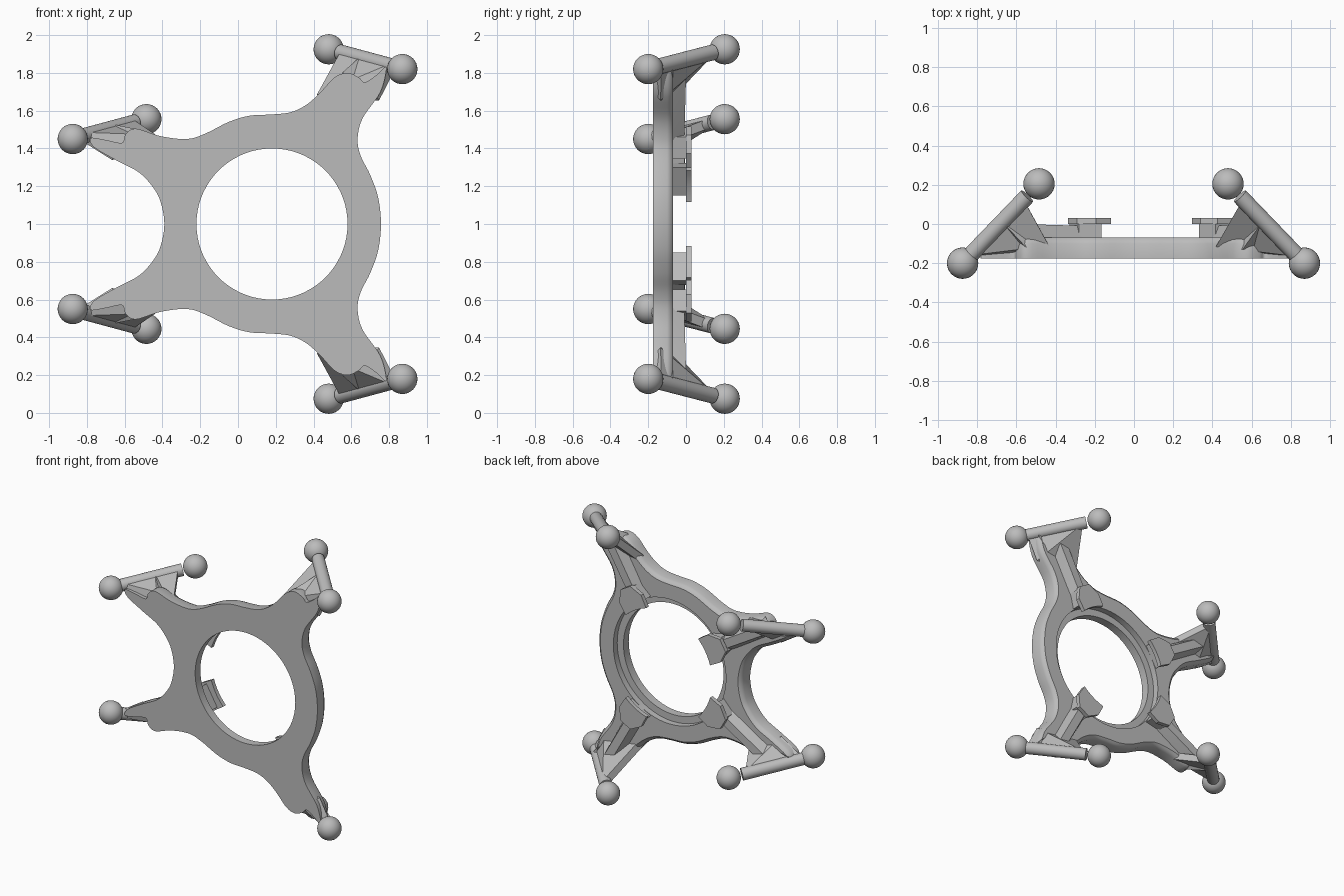
import bpy, bmesh, math
from mathutils import Vector

if "Cube" in bpy.data.objects:
    bpy.data.objects.remove(bpy.data.objects["Cube"], do_unlink=True)

grey = bpy.data.materials.new("plain grey")
grey.use_nodes = True
grey.diffuse_color = (0.5, 0.5, 0.5, 1)
grey.node_tree.nodes["Principled BSDF"].inputs["Base Color"].default_value = (0.5, 0.5, 0.5, 1)

CX, CZ = 0.18, 1.0      # ring centre


def finish(name, bm, angle=35):
    bmesh.ops.recalc_face_normals(bm, faces=bm.faces)
    mesh = bpy.data.meshes.new(name)
    bm.to_mesh(mesh)
    bm.free()
    ob = bpy.data.objects.new(name, mesh)
    bpy.context.collection.objects.link(ob)
    mesh.materials.append(grey)
    bpy.context.view_layer.objects.active = ob
    for o in bpy.context.selected_objects:
        o.select_set(False)
    ob.select_set(True)
    bpy.ops.object.shade_smooth_by_angle(angle=math.radians(angle))
    return ob


def hull(name, points):
    bm = bmesh.new()
    for p in points:
        bm.verts.new(p)
    res = bmesh.ops.convex_hull(bm, input=bm.verts[:])
    junk = {g for g in res["geom_interior"] + res["geom_unused"] if isinstance(g, bmesh.types.BMVert)}
    bmesh.ops.delete(bm, geom=list(junk), context="VERTS")
    return finish(name, bm, 25)


def rod(name, a, b, radius):
    bm = bmesh.new()
    bmesh.ops.create_cone(bm, cap_ends=True, segments=24, radius1=radius, radius2=radius, depth=(b - a).length)
    bm.transform((b - a).to_track_quat("Z", "Y").to_matrix().to_4x4())
    bmesh.ops.translate(bm, verts=bm.verts, vec=(a + b) / 2)
    return finish(name, bm)


def ball(name, centre, radius):
    bm = bmesh.new()
    bmesh.ops.create_uvsphere(bm, u_segments=32, v_segments=16, radius=radius)
    bmesh.ops.translate(bm, verts=bm.verts, vec=centre)
    return finish(name, bm)


def smooth_loop(pts, steps=5):
    # closed Catmull-Rom curve through the points
    out, n = [], len(pts)
    for i in range(n):
        a, b, c, d = (Vector(pts[(i + k) % n]) for k in (-1, 0, 1, 2))
        for j in range(steps):
            t = j / steps
            out.append(b + 0.5 * t * ((c - a) + t * ((2 * a - 5 * b + 4 * c - d) + t * (3 * (b - c) + d - a))))
    return out


def inset(loop, dist):
    out = []
    for i, p in enumerate(loop):
        t = (loop[(i + 1) % len(loop)] - loop[i - 1]).normalized()
        out.append(p + Vector((t.y, -t.x)) * dist)
    return out


# Ring plate with four short arms: upper half outline, clockwise, then mirrored
upper = [(-0.39, 1.0), (-0.405, 1.1), (-0.44, 1.18), (-0.52, 1.27), (-0.64, 1.335), (-0.76, 1.405),
         (-0.78, 1.455), (-0.70, 1.445), (-0.615, 1.43), (-0.595, 1.475), (-0.54, 1.505), (-0.41, 1.465),
         (-0.27, 1.45), (-0.17, 1.48), (-0.05, 1.54), (0.06, 1.573), (0.18, 1.58), (0.28, 1.592),
         (0.36, 1.63), (0.43, 1.69), (0.51, 1.775), (0.58, 1.80), (0.64, 1.775), (0.672, 1.75),
         (0.735, 1.79), (0.785, 1.83), (0.755, 1.70), (0.66, 1.56), (0.633, 1.45), (0.65, 1.36),
         (0.70, 1.26), (0.742, 1.14), (0.757, 1.0)]
lower = [(x, 2 - z) for x, z in reversed(upper[1:-1])]
outline = smooth_loop(upper + lower)


def circle(r, n=72):
    return [Vector((CX + r * math.cos(2 * math.pi * i / n), CZ + r * math.sin(2 * math.pi * i / n))) for i in range(n)]


bm = bmesh.new()


def ring_of(loop, y):
    return [bm.verts.new((p.x, y, p.y)) for p in loop]


def bridge(a, b):
    for i in range(len(a)):
        bm.faces.new((a[i - 1], a[i], b[i], b[i - 1]))


def cap(a, b):
    edges = [bm.edges.get((l[i - 1], l[i])) for l in (a, b) for i in range(len(l))]
    bmesh.ops.triangle_fill(bm, edges=edges, use_beauty=True)


FRONT, BACK, STEP = -0.175, -0.07, -0.115
outer = [ring_of(outline, FRONT), ring_of(outline, -0.10),
         ring_of(inset(outline, 0.01), -0.08), ring_of(inset(outline, 0.024), BACK)]
inner = [ring_of(circle(0.40), FRONT), ring_of(circle(0.40), STEP),
         ring_of(circle(0.45), STEP), ring_of(circle(0.45), BACK)]
for loops in (outer, inner):
    for a, b in zip(loops, loops[1:]):
        bridge(a, b)
cap(outer[0], inner[0])
cap(outer[-1], inner[-1])
finish("ring_plate", bm)

# Arms: angle, front ball, back ball, inner and outer foot of the web
arms = [("left", 60, (0.87, -0.20, 1.82), (0.48, 0.205, 1.925), (0.43, -0.10, 1.67), (0.735, -0.15, 1.67)),
        ("right", 150, (-0.875, -0.20, 1.45), (-0.485, 0.205, 1.555), (-0.44, -0.10, 1.45), (-0.66, -0.15, 1.36))]

for side, degrees, *points in arms:
    for level, s in (("upper", 1), ("lower", -1)):
        tag = level + "_" + side
        front, back, foot_in, foot_out = (Vector((x, y, CZ + s * (z - CZ))) for x, y, z in points)
        ball(tag + "_front_ball", front, 0.08)
        ball(tag + "_back_ball", back, 0.08)
        along = back - front
        rod(tag + "_rod", front + along * 0.08, front + along * 0.845, 0.042)

        # Web from the rod down to the arm
        tip, end = front + along * 0.13, front + along * 0.80
        normal = (end - tip).cross((foot_in + foot_out) / 2 - (tip + end) / 2).normalized() * 0.025
        hull(tag + "_web", [p + k * normal for p in (tip, end, foot_in, foot_out) for k in (-1, 1)])

        # Rib and clip share a radial frame
        a = math.radians(degrees) * s
        out, across = Vector((math.cos(a), 0, math.sin(a))), Vector((-math.sin(a), 0, math.cos(a)))

        def at(r, t, y):
            return Vector((CX, y, CZ)) + out * r + across * t

        top = front + along * 0.5
        foot = Vector((top.x, -0.13, top.z)) - out * 0.12
        rib = [at(0.5, t, y) for t, y in ((-0.065, -0.09), (0.065, -0.09), (-0.03, -0.01), (0.03, -0.01))]
        rib += [p + across * t for p, w in ((top, 0.03), (foot, 0.07)) for t in (-w, w)]
        hull(tag + "_rib", rib)

        # Clip block with an overhanging lip following the hole
        hull(tag + "_clip_block", [at(r, t, y) for r, w in ((0.45, 0.085), (0.56, 0.05))
                                   for t in (-w, w) for y in (-0.09, 0.005)])
        lip = []
        for i in range(-3, 4):
            b = i / 3 * 0.235
            lip.append((0.41 * math.cos(b), 0.41 * math.sin(b)))
        lip += [(0.49, 0.1), (0.57, 0.045), (0.57, -0.045), (0.49, -0.1)]
        bm = bmesh.new()
        low, high = ([bm.verts.new(at(r, t, y)) for r, t in lip] for y in (0.0, 0.03))
        bridge(low, high)
        bm.faces.new(low)
        bm.faces.new(high)
        finish(tag + "_clip_lip", bm)
